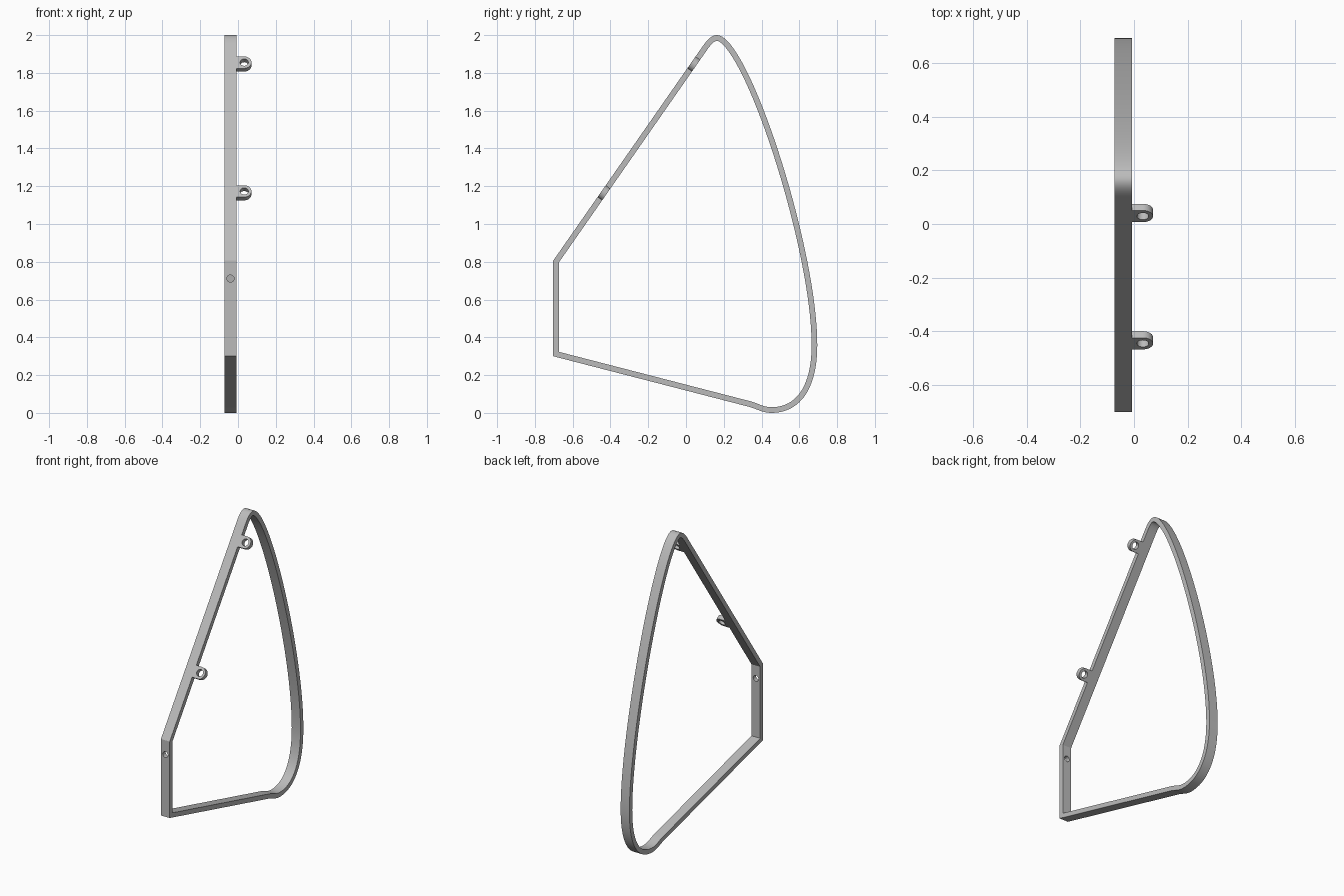
import bpy, bmesh, math
from mathutils import Vector, Matrix
from mathutils.geometry import interpolate_bezier

if "Cube" in bpy.data.objects:
    bpy.data.objects.remove(bpy.data.objects["Cube"])

grey = bpy.data.materials.new("plain grey")
grey.use_nodes = True
colour = (0.5, 0.5, 0.5, 1)
grey.diffuse_color = colour
grey.node_tree.nodes["Principled BSDF"].inputs["Base Color"].default_value = colour

X_RIGHT, X_LEFT, THICK = -0.072, -0.008, 0.03


def add_object(name, bm):
    bmesh.ops.recalc_face_normals(bm, faces=bm.faces)
    mesh = bpy.data.meshes.new(name)
    bm.to_mesh(mesh)
    bm.free()
    mesh.materials.append(grey)
    obj = bpy.data.objects.new(name, mesh)
    bpy.context.collection.objects.link(obj)
    return obj


def drill(obj, centre, axis, radius):
    """Cut a round hole through obj along axis."""
    bm = bmesh.new()
    turn = Vector((0, 0, 1)).rotation_difference(axis).to_matrix().to_4x4()
    bmesh.ops.create_cone(bm, cap_ends=True, segments=32, radius1=radius, radius2=radius,
                          depth=0.1, matrix=Matrix.Translation(centre) @ turn)
    cutter = add_object("hole_cutter", bm)
    cutter.hide_render = True
    mod = obj.modifiers.new("hole", 'BOOLEAN')
    mod.operation, mod.solver, mod.object = 'DIFFERENCE', 'EXACT', cutter
    bpy.context.view_layer.objects.active = obj
    bpy.ops.object.modifier_apply(modifier=mod.name)
    bpy.data.objects.remove(cutter)


def smooth(obj):
    bpy.ops.object.select_all(action='DESELECT')
    obj.select_set(True)
    bpy.context.view_layer.objects.active = obj
    bpy.ops.object.shade_smooth_by_angle(angle=math.radians(25))


# Outer outline in (y, z), clockwise from the lower front corner
outline = [Vector((-0.703, 0.30)), Vector((-0.703, 0.806))]
arcs = [
    ((0.08, 1.929), (0.105, 1.965), (0.13, 2.0), (0.165, 2.0), 12),
    ((0.165, 2.0), (0.33, 2.0), (0.695, 0.88), (0.695, 0.36), 40),
    ((0.695, 0.36), (0.695, 0.12), (0.60, 0.0), (0.45, 0.0), 24),
    ((0.45, 0.0), (0.405, 0.0), (0.37, 0.023), (0.335, 0.032), 8),
]
for a, b, c, d, n in arcs:
    pts = interpolate_bezier(*[Vector((*p, 0)) for p in (a, b, c, d)], n)
    outline += [p.to_2d() for p in pts if (p.to_2d() - outline[-1]).length > 1e-4]

# Frame: band of constant thickness with mitred corners
bm = bmesh.new()
rings = []
count = len(outline)
for i, p in enumerate(outline):
    before = (p - outline[i - 1]).normalized()
    after = (outline[(i + 1) % count] - p).normalized()
    n1, n2 = Vector((before.y, -before.x)), Vector((after.y, -after.x))
    q = p + (n1 + n2) * THICK / (1 + n1.dot(n2))
    rings.append([bm.verts.new((x, *v)) for x, v in
                  ((X_RIGHT, p), (X_LEFT, p), (X_LEFT, q), (X_RIGHT, q))])
for i in range(count):
    a, b = rings[i], rings[(i + 1) % count]
    for k in range(4):
        m = (k + 1) % 4
        bm.faces.new((a[k], a[m], b[m], b[k]))
frame = add_object("frame", bm)
drill(frame, Vector(((X_RIGHT + X_LEFT) / 2, -0.688, 0.711)), Vector((0, 1, 0)), 0.019)
smooth(frame)

# Mounting tabs: rounded plates flush with the sloping bar
start, end = outline[1], outline[2]
along = (end - start).normalized()
slope = Vector((0, along.x, along.y))
normal = Vector((0, along.y, -along.x))
RADIUS, CENTRE_X = 0.038, 0.033
for name, z in (("lower_tab", 1.165), ("upper_tab", 1.847)):
    mid = start + Vector((along.y, -along.x)) * THICK / 2
    y = mid.x + (z - mid.y) * along.x / along.y
    centre = Vector((CENTRE_X, y, z))
    profile = [(X_LEFT - CENTRE_X, -RADIUS)]
    for i in range(25):
        t = math.pi * (i / 24 - 0.5)
        profile.append((RADIUS * math.cos(t), RADIUS * math.sin(t)))
    profile.append((X_LEFT - CENTRE_X, RADIUS))
    bm = bmesh.new()
    face = bm.faces.new([bm.verts.new(centre + Vector((u, 0, 0)) + slope * v - normal * THICK / 2)
                         for u, v in profile])
    new = bmesh.ops.extrude_face_region(bm, geom=[face])["geom"]
    bmesh.ops.translate(bm, vec=normal * THICK,
                        verts=[g for g in new if isinstance(g, bmesh.types.BMVert)])
    tab = add_object(name, bm)
    drill(tab, centre, normal, 0.022)
    smooth(tab)
